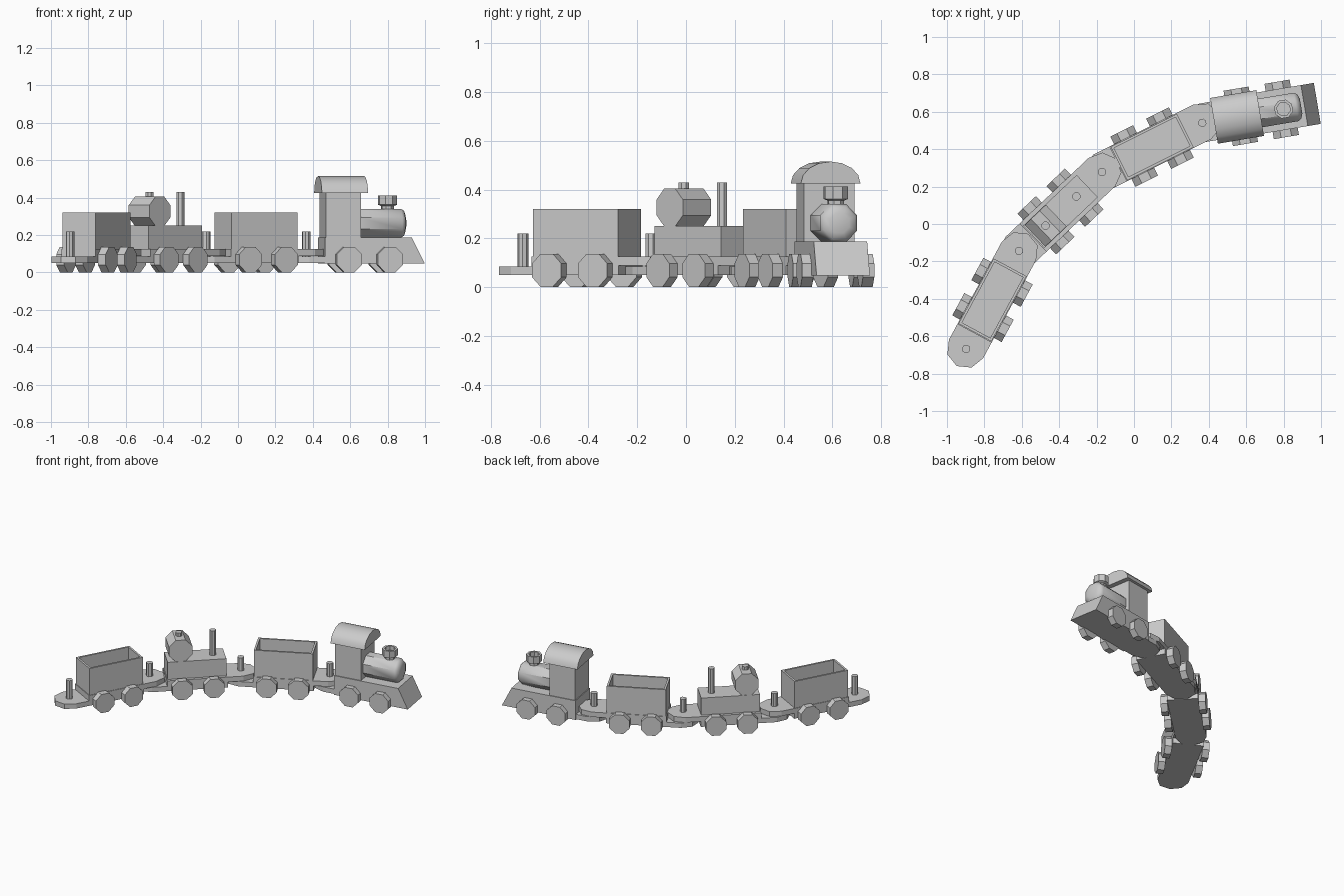
import bpy, bmesh
from math import radians, sin, cos, pi, hypot, atan2
from mathutils import Matrix, Vector

if "Cube" in bpy.data.objects:
    bpy.data.objects.remove(bpy.data.objects["Cube"])

# Maps a 2D profile (p, q) plus extrusion depth d to local car coordinates
PLANES = {
    'xy': lambda p, q, d: Vector((p, q, d)),
    'xz': lambda p, q, d: Vector((p, d, q)),
    'yz': lambda p, q, d: Vector((d, p, q)),
}


def loft(name, plane, rings, frame, hole=None):
    """Skin a stack of (profile, depth) rings; hole = (rim, depth) sinks the last cap."""
    bm = bmesh.new()
    loops = [[bm.verts.new(PLANES[plane](p, q, d)) for p, q in prof] for prof, d in rings]
    for a, b in zip(loops, loops[1:]):
        n = len(a)
        for i in range(n):
            bm.faces.new((a[i], a[(i + 1) % n], b[(i + 1) % n], b[i]))
    bm.faces.new(loops[0][::-1])
    cap = bm.faces.new(loops[-1])
    bmesh.ops.recalc_face_normals(bm, faces=bm.faces[:])
    if hole:
        bmesh.ops.inset_region(bm, faces=[cap], thickness=hole[0], use_even_offset=True)
        inner = bmesh.ops.extrude_discrete_faces(bm, faces=[cap])['faces'][0]
        bmesh.ops.translate(bm, verts=inner.verts[:], vec=(0, 0, -hole[1]))
    me = bpy.data.meshes.new(name)
    bm.to_mesh(me)
    bm.free()
    ob = bpy.data.objects.new(name, me)
    bpy.context.collection.objects.link(ob)
    ob.matrix_world = frame
    return ob


def prism(name, plane, prof, d0, d1, frame, hole=None):
    return loft(name, plane, [(prof, d0), (prof, d1)], frame, hole)


def rect(x0, x1, y0, y1):
    return [(x0, y0), (x1, y0), (x1, y1), (x0, y1)]


def octagon(cx, cy, apothem):
    r = apothem / cos(pi / 8)
    return [(cx + r * cos(pi / 8 + i * pi / 4), cy + r * sin(pi / 8 + i * pi / 4)) for i in range(8)]


def wheels(prefix, xs, frame):
    for i, x in enumerate(xs):
        for side in (-1, 1):
            prism(f"{prefix}_wheel_{i}_{'left' if side > 0 else 'right'}", 'xz',
                  octagon(x, 0.069, 0.068), side * 0.103, side * 0.15, frame)


def coupling(name, start, centre, z0, z1, frame):
    """Flat plate with a half-octagon end around the peg position."""
    s, r = (1 if centre > start else -1), 0.104
    prof = [(start, -r)] + [(centre + s * r * cos(a * pi / 4), r * sin(a * pi / 4))
                            for a in range(-2, 3)] + [(start, r)]
    prism(name, 'xy', prof, z0, z1, frame)


def peg(name, x, z0, z1, frame):
    prism(name, 'xy', octagon(x, 0, 0.021), z0, z1, frame)


def frame_at(x, y, angle):
    return Matrix.Translation((x, y, 0)) @ Matrix.Rotation(angle, 4, 'Z')


# --- Locomotive (local origin at the bottom centre of its nose) ---
loco = frame_at(0.98, 0.645, radians(9.6))
prism("engine_chassis", 'xz', [(-0.54, 0.047), (0, 0.047), (-0.07, 0.187), (-0.54, 0.187)],
      -0.111, 0.111, loco)
wheels("engine", (-0.193, -0.415), loco)
prism("engine_cab", 'xy', rect(-0.535, -0.345, -0.105, 0.105), 0.187, 0.44, loco)
arch = [(0.124 * cos(i * pi / 8), 0.425 + 0.09 * sin(i * pi / 8)) for i in range(9)]
roof = prism("cab_roof", 'yz', arch, -0.56, -0.31, loco)

# Octagonal boiler with rounded nose
boiler = loft("boiler", 'yz', [(octagon(0, 0.263, a), x) for a, x in
              ((0.077, -0.345), (0.077, -0.115), (0.066, -0.098), (0.04, -0.088))], loco)

# Funnel: narrow stem, wide hollow top
loft("funnel", 'xy', [(octagon(-0.183, 0, a), z) for a, z in
     ((0.032, 0.32), (0.032, 0.355), (0.048, 0.362), (0.048, 0.412))], loco, hole=(0.014, 0.03))
coupling("engine_rear_coupling", -0.53, -0.624, 0.05, 0.085, loco)
peg("engine_coupling_peg", -0.624, 0.06, 0.22, loco)

# --- Wagons, strung between successive coupling pegs ---
pegs = [(0.364, 0.545), (-0.171, 0.278), (-0.615, -0.144), (-0.898, -0.668)]
kinds = ("front_box", "tank", "rear_box")
for kind, a, b in zip(kinds, pegs, pegs[1:]):
    dx, dy = a[0] - b[0], a[1] - b[1]
    half = hypot(dx, dy) / 2
    car = frame_at((a[0] + b[0]) / 2, (a[1] + b[1]) / 2, atan2(dy, dx))
    prism(kind + "_chassis", 'xy', rect(-0.203, 0.203, -0.104, 0.104), 0.05, 0.125, car)
    wheels(kind, (-0.107, 0.107), car)
    coupling(kind + "_front_coupling", 0.2, half, 0.089, 0.125, car)
    coupling(kind + "_rear_coupling", -0.2, -half, 0.05, 0.085, car)
    peg(kind + "_coupling_peg", -half, 0.06, 0.22, car)
    if kind == "tank":
        # Solid block carrying a tall peg and a cross-wise octagonal barrel
        prism("tank_block", 'xy', rect(-0.197, 0.197, -0.082, 0.082), 0.125, 0.25, car)
        peg("tall_peg", 0.117, 0.24, 0.43, car)
        prism("barrel", 'xz', octagon(-0.11, 0.327, 0.078), -0.08, 0.08, car)
        peg("barrel_peg", -0.11, 0.39, 0.43, car)
    else:
        # Open-topped cargo box
        prism(kind + "_cargo_box", 'xy', rect(-0.198, 0.198, -0.1, 0.1), 0.125, 0.32, car,
              hole=(0.014, 0.17))

# Rounded parts are smooth, with sharp edges kept
for ob, ang in ((roof, 35), (boiler, 44)):
    bpy.ops.object.select_all(action='DESELECT')
    ob.select_set(True)
    bpy.context.view_layer.objects.active = ob
    bpy.ops.object.shade_smooth_by_angle(angle=radians(ang))
